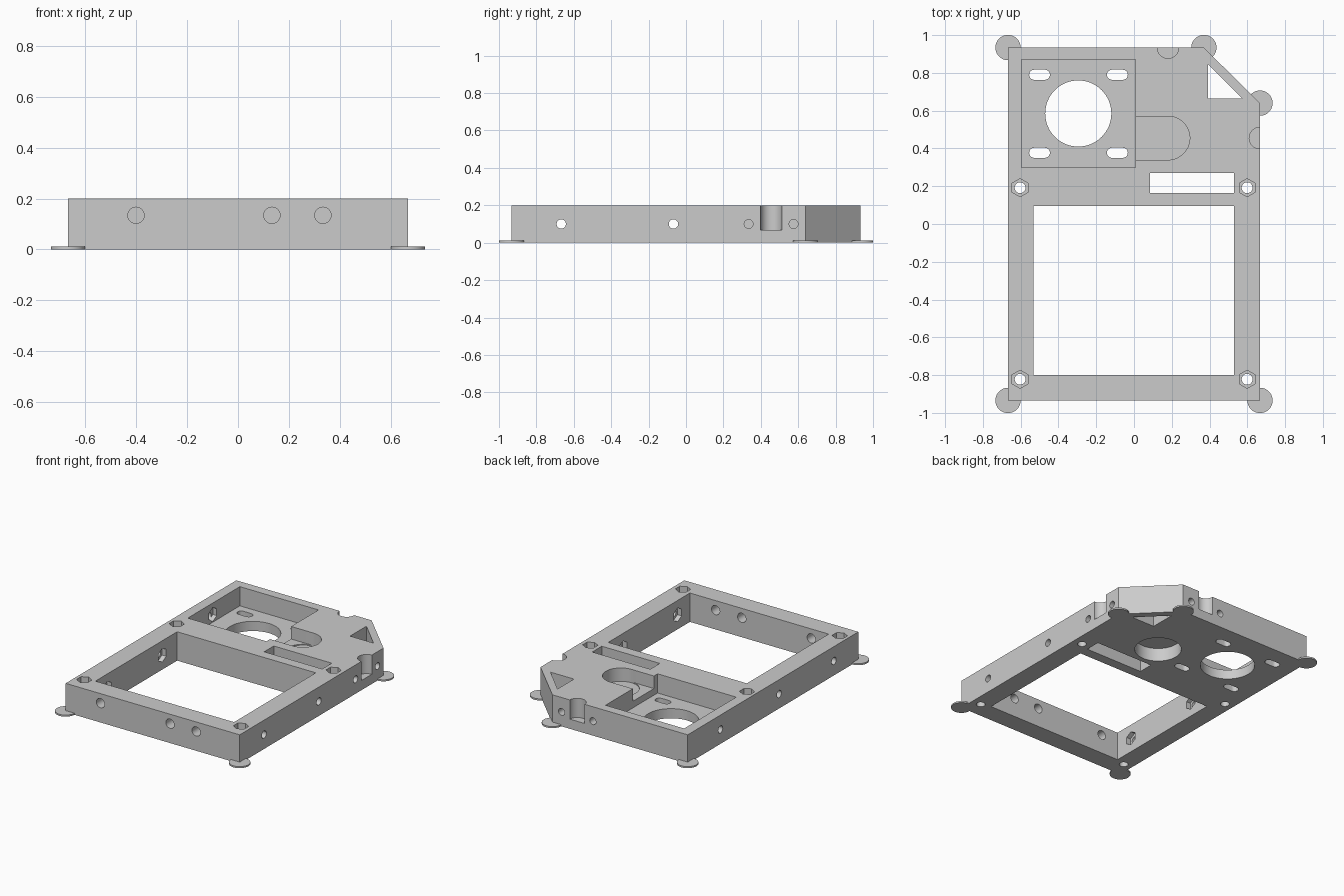
import bpy, bmesh, math
from mathutils import Matrix

if "Cube" in bpy.data.objects:
    bpy.data.objects.remove(bpy.data.objects["Cube"])

grey = bpy.data.materials.new("light_grey")
grey.diffuse_color = (0.6, 0.6, 0.6, 1)
grey.use_nodes = True
grey.node_tree.nodes["Principled BSDF"].inputs["Base Color"].default_value = grey.diffuse_color


def prism(name, pts, z0, z1, matrix=None):
    """Extrude a 2D outline from z0 to z1, optionally moved by a matrix."""
    bm = bmesh.new()
    low = [bm.verts.new((x, y, z0)) for x, y in pts]
    top = [bm.verts.new((x, y, z1)) for x, y in pts]
    n = len(pts)
    bm.faces.new(low[::-1])
    bm.faces.new(top)
    for i in range(n):
        j = (i + 1) % n
        bm.faces.new((low[i], low[j], top[j], top[i]))
    if matrix:
        bm.transform(matrix)
    bmesh.ops.recalc_face_normals(bm, faces=bm.faces)
    me = bpy.data.meshes.new(name)
    bm.to_mesh(me)
    bm.free()
    me.materials.append(grey)
    ob = bpy.data.objects.new(name, me)
    bpy.context.collection.objects.link(ob)
    return ob


def rect(x0, x1, y0, y1):
    return [(x0, y0), (x1, y0), (x1, y1), (x0, y1)]


def ring(cx, cy, r, n=32, start=0.0):
    return [(cx + r * math.cos(start + 2 * math.pi * i / n),
             cy + r * math.sin(start + 2 * math.pi * i / n)) for i in range(n)]


def hexagon(cx, cy, r):
    return ring(cx, cy, r, 6, math.pi / 2)


def stadium(cx, cy, half, r, n=10):
    a = [-math.pi / 2 + math.pi * i / n for i in range(n + 1)]
    right = [(cx + half + r * math.cos(t), cy + r * math.sin(t)) for t in a]
    left = [(cx - half - r * math.cos(t), cy - r * math.sin(t)) for t in a]
    return right + left


def cut(target, cutter):
    """Subtract a cutter and discard it."""
    mod = target.modifiers.new("cut", 'BOOLEAN')
    mod.operation = 'DIFFERENCE'
    mod.solver = 'EXACT'
    mod.object = cutter
    bpy.context.view_layer.objects.active = target
    bpy.ops.object.modifier_apply(modifier=mod.name)
    bpy.data.objects.remove(cutter)


def smooth(ob):
    bpy.ops.object.select_all(action='DESELECT')
    ob.select_set(True)
    bpy.context.view_layer.objects.active = ob
    bpy.ops.object.shade_smooth_by_angle(angle=math.radians(30))


# Main plate with one chamfered corner
H, X, Y = 0.2, 0.667, 0.934
outline = [(-X, -Y), (X, -Y), (X, 0.64), (0.37, Y), (-X, Y)]
frame = prism("frame", outline, 0, H)


def drill(pts, z0=-0.1, z1=0.3, matrix=None):
    cut(frame, prism("cutter", pts, z0, z1, matrix))


# Prism frames whose local x, y, z run along world axes for sideways drilling
ALONG_X = Matrix(((0, 0, 1, 0), (1, 0, 0, 0), (0, 1, 0, 0), (0, 0, 0, 1)))
ALONG_Y = Matrix(((1, 0, 0, 0), (0, 0, 1, 0), (0, 1, 0, 0), (0, 0, 0, 1)))

# Large window, narrow slot and corner triangle, all through
drill(rect(-0.533, 0.53, -0.8, 0.095))
drill(rect(0.085, 0.53, 0.165, 0.27))
drill([(0.393, 0.665), (0.573, 0.665), (0.393, 0.845)])

# Motor pocket with central bore and four mounting slots
drill(rect(-0.595, 0.008, 0.30, 0.87), 0.067)
drill(ring(-0.295, 0.585, 0.175, 64))
for x in (-0.50, -0.088):
    for y in (0.377, 0.79):
        drill(stadium(x, y, 0.028, 0.027))

# Round shaft pocket, its channel, and the bearing seat underneath
drill(rect(-0.02, 0.18, 0.34, 0.57), 0.113)
drill(ring(0.18, 0.455, 0.1155, 64), 0.107)
drill(ring(0.18, 0.455, 0.15, 64), -0.1, 0.093)

# Half-round notches with a blind screw hole on both sides
drill(ring(0.18, Y, 0.057), 0.067)
drill(ring(X, 0.455, 0.057), 0.067)
for s in (-0.12, 0.12):
    drill(ring(0.18 + s, 0.1, 0.024, 20), Y - 0.12, Y + 0.1, ALONG_Y)
    drill(ring(0.455 + s, 0.1, 0.024, 20), X - 0.12, X + 0.1, ALONG_X)

# Vertical bolt holes with hexagonal nut seats
for x in (-0.603, 0.599):
    for y in (-0.822, 0.192):
        drill(ring(x, y, 0.029, 20))
        drill(hexagon(x, y, 0.048), 0.15)

# Side screw holes with nut seats on the inner walls
for y in (-0.667, -0.067):
    drill(ring(y, 0.1, 0.025, 20), -1, 1, ALONG_X)
    drill(hexagon(y, 0.1, 0.048), -0.565, 0.562, ALONG_X)
drill(ring(0.575, 0.1, 0.025, 20), -1, -0.5, ALONG_X)
drill(hexagon(0.575, 0.12, 0.048), -0.625, -0.55, ALONG_X)

# Front wall holes
for x in (-0.4, 0.133, 0.333):
    drill(ring(x, 0.134, 0.032, 24), -1, -0.7, ALONG_Y)
smooth(frame)

# Thin round pads at every corner, trimmed to the plate edge
for i, (x, y) in enumerate(outline):
    pad = prism(f"corner_pad_{i + 1}", ring(x, y, 0.067, 40), 0, 0.011)
    cut(pad, prism("cutter", outline, -0.1, 0.3))
    smooth(pad)
